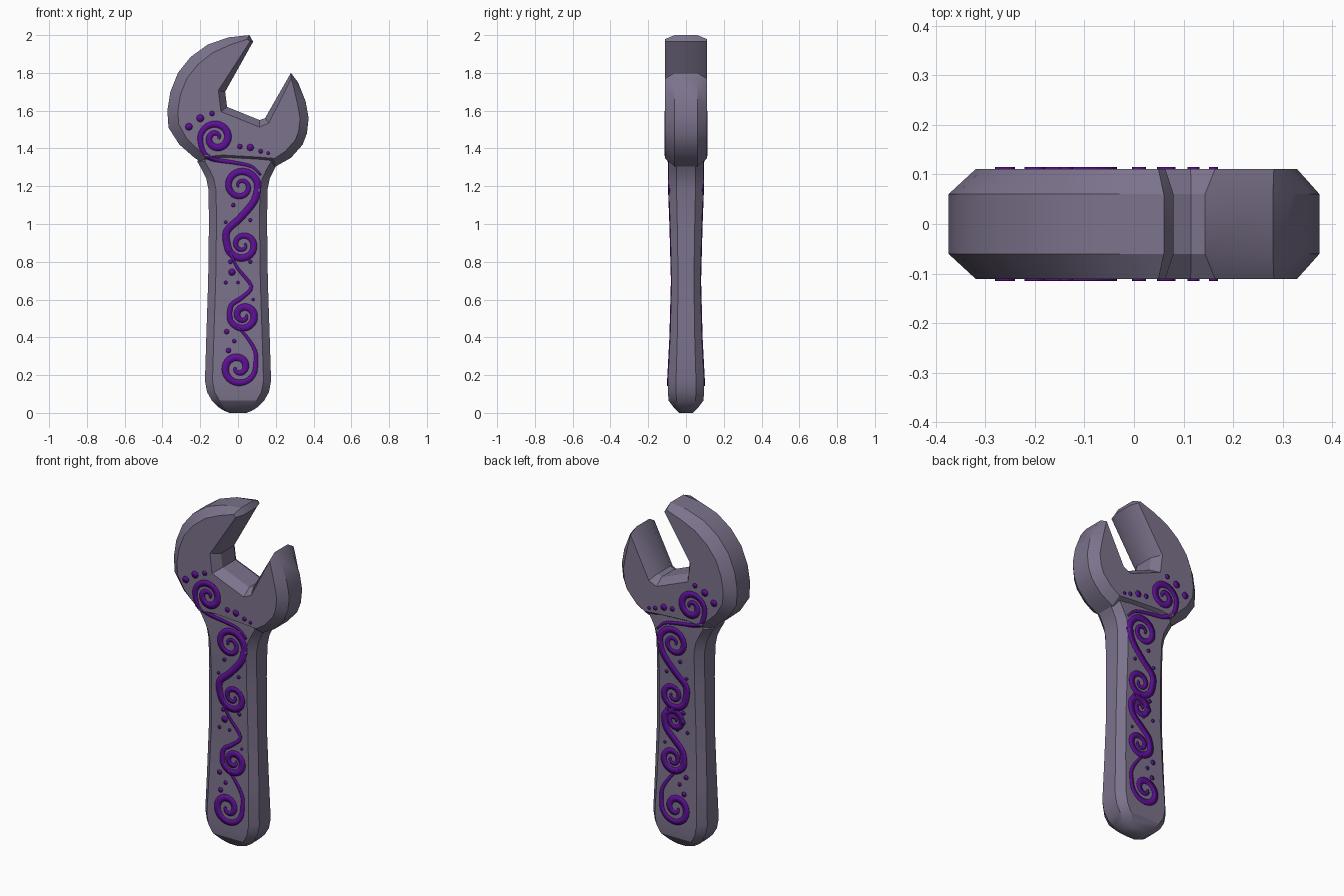
import bpy, bmesh, math
from mathutils import Vector
from mathutils.bvhtree import BVHTree

cube = bpy.data.objects.get("Cube")
if cube:
    bpy.data.objects.remove(cube, do_unlink=True)


def material(name, rgb):
    m = bpy.data.materials.new(name)
    m.use_nodes = True
    m.diffuse_color = (*rgb, 1)
    bsdf = m.node_tree.nodes["Principled BSDF"]
    bsdf.inputs["Base Color"].default_value = (*rgb, 1)
    bsdf.inputs["Roughness"].default_value = 0.7
    return m


steel = material("mauve grey", (0.2, 0.17, 0.26))
purple = material("purple", (0.11, 0.005, 0.3))
trees = []


def add_object(name, bm, mat, angle=30):
    mesh = bpy.data.meshes.new(name)
    bm.to_mesh(mesh)
    bm.free()
    mesh.materials.append(mat)
    mesh.shade_smooth()
    mesh.set_sharp_from_angle(angle=math.radians(angle))
    ob = bpy.data.objects.new(name, mesh)
    bpy.context.collection.objects.link(ob)
    return ob


def loft(name, rings):
    """Skin a list of equal closed rings and cap both ends."""
    bm = bmesh.new()
    loops = [[bm.verts.new(p) for p in ring] for ring in rings]
    n = len(loops[0])
    for a, b in zip(loops, loops[1:]):
        for i in range(n):
            j = (i + 1) % n
            bm.faces.new((a[i], a[j], b[j], b[i]))
    caps = [bm.faces.new(loops[0]), bm.faces.new(loops[-1])]
    bmesh.ops.recalc_face_normals(bm, faces=bm.faces)
    bmesh.ops.triangulate(bm, faces=caps)
    trees.append(BVHTree.FromBMesh(bm))
    add_object(name, bm, steel)


# Handle: chamfered eight-sided sections (height, half width, half depth)
sections = [(0, .045, .035), (.012, .075, .048), (.03, .103, .066), (.065, .138, .092),
            (.11, .164, .096), (.17, .175, .096), (.4, .168, .084), (.7, .158, .076),
            (1.0, .154, .084), (1.18, .156, .091), (1.24, .168, .092), (1.29, .192, .092),
            (1.33, .215, .092), (1.38, .2, .09)]
rings = []
for z, w, d in sections:
    inner, side = w - min(.04, w * .4), d * .55
    quarter = [(w, side), (inner, d)]
    half = quarter + [(-x, y) for x, y in reversed(quarter)]
    rings.append([(x, y, z) for x, y in half] + [(-x, -y, z) for x, y in half])
loft("handle", rings)

# Head: open jaw outline, clockwise from the long tip (x, z, chamfer inset)
outline = [(.06, 2, .02), (.08, 1.965, .015), (-.068, 1.70, .035), (-.058, 1.62, .035),
           (.115, 1.55, .035), (.143, 1.56, .03), (.28, 1.8, .018), (.318, 1.75, .03),
           (.358, 1.65, .045), (.374, 1.56, .045), (.365, 1.48, .045), (.342, 1.42, .045),
           (.28, 1.35, .045), (.2, 1.305, .04), (.1, 1.325, .03), (-.08, 1.335, .03),
           (-.18, 1.32, .035), (-.23, 1.35, .045), (-.31, 1.42, .05), (-.368, 1.51, .055),
           (-.374, 1.6, .055), (-.358, 1.7, .055), (-.318, 1.8, .055), (-.25, 1.885, .055),
           (-.16, 1.95, .05), (-.05, 1.988, .04)]


def inset(points):
    result = []
    for i, (x, z, amount) in enumerate(points):
        here = Vector((x, z))
        before = (here - Vector(points[i - 1][:2])).normalized()
        after = (Vector(points[(i + 1) % len(points)][:2]) - here).normalized()
        t = (before + after).normalized()
        scale = amount / max(.6, t.dot(before))
        result.append((x + t.y * scale, z - t.x * scale))
    return result


face = inset(outline)


def head_ring(pts, depth):
    return [(p[0], depth, p[1]) for p in pts]


loft("head", [head_ring(face, -.111), head_ring(outline, -.06),
              head_ring(outline, .06), head_ring(face, .111)])


# Ornament: thin scroll ribbons and dots laid on both faces
def surface(x, z, side):
    hits = [t.ray_cast(Vector((x, side, z)), Vector((0, -side, 0)))[0] for t in trees]
    depth = max([abs(h.y) for h in hits if h] or [.09])
    return (x, side * (depth + .004), z)


def spiral(x, z, r, end, sign, turns=1.55):
    """Curl from its centre outwards, ending at the given angle in degrees."""
    pts = []
    for i in range(19):
        t = i / 18
        a = math.radians(end) - sign * (1 - t) * turns * math.tau
        rad = r * (.14 + .86 * t)
        pts.append((x + rad * math.cos(a), z + rad * math.sin(a)))
    return pts


def smooth_path(pts, steps=4):
    v = [Vector(p) for p in pts]
    v = [2 * v[0] - v[1]] + v + [2 * v[-1] - v[-2]]
    out = []
    for a, b, c, d in zip(v, v[1:], v[2:], v[3:]):
        for k in range(steps):
            t = k / steps
            out.append(.5 * (2 * b + (c - a) * t + (2 * a - 5 * b + 4 * c - d) * t * t
                             + (3 * b - a - 3 * c + d) * t ** 3))
    return out + [v[-2]]


def outward(bm, side):
    for f in bm.faces:
        f.normal_update()
        if f.normal.y * side < 0:
            f.normal_flip()


def finish(name, bm, side):
    outward(bm, side)
    ob = add_object(name, bm, purple)
    mod = ob.modifiers.new("thickness", 'SOLIDIFY')
    mod.thickness, mod.offset = .007, -1


def ribbon(name, pts, side, thick=.013):
    path = smooth_path(pts)
    bm = bmesh.new()
    last, n = None, len(path) - 1
    for i, p in enumerate(path):
        t = (path[min(i + 1, n)] - path[max(i - 1, 0)]).normalized()
        w = .006 + thick * math.sin(math.pi * i / n)
        off = Vector((-t.y, t.x)) * w
        pair = [bm.verts.new(surface(*(p + s * off), side)) for s in (1, -1)]
        if last:
            bm.faces.new((last[0], last[1], pair[1], pair[0]))
        last = pair
    finish(name, bm, side)


dots = [(-.26, 1.515, .02), (-.2, 1.56, .021), (-.137, 1.585, .014), (.01, 1.41, .014),
        (.065, 1.405, .019), (.12, 1.385, .012), (.16, 1.375, .009),
        (-.025, 1.1, .011), (.065, 1.02, .01), (-.065, 1.01, .009), (-.04, .8, .012),
        (-.032, .745, .019), (-.065, .69, .01), (.065, .8, .011), (0, .69, .009),
        (-.06, .43, .014), (-.02, .38, .011), (-.05, .33, .014), (.08, .6, .008)]

middle_curl = spiral(.03, .515, .075, 190, -1)[::-1]
for side, label in ((-1, "front"), (1, "back")):
    ribbon(label + "_head_scroll", spiral(-.115, 1.455, .085, 180, 1)
           + [(-.185, 1.385), (-.14, 1.345), (-.02, 1.325), (.07, 1.305), (.12, 1.26)], side)
    ribbon(label + "_upper_scroll", spiral(.015, 1.2, .09, 0, -1)
           + [(.085, 1.12), (.01, 1.03), (-.06, .96)]
           + spiral(.025, .89, .08, 190, -1)[::-1], side)
    if side < 0:
        start = [(-.045, .86), (-.005, .77), (.07, .67), (.02, .61), (-.035, .57)]
    else:
        start = spiral(.02, .74, .065, 0, -1) + [(.07, .68), (.01, .62), (-.035, .57)]
    ribbon(label + "_middle_scroll", start + middle_curl, side)
    ribbon(label + "_lower_scroll", [(-.01, .46), (.04, .41), (.09, .33)]
           + spiral(0, .24, .095, 10, 1)[::-1], side)
    bm = bmesh.new()
    for x, z, r in dots:
        ring = [(x + r * math.cos(k * math.tau / 8), z + r * math.sin(k * math.tau / 8))
                for k in range(8)]
        bm.faces.new([bm.verts.new(surface(px, pz, side)) for px, pz in ring])
    finish(label + "_dots", bm, side)
